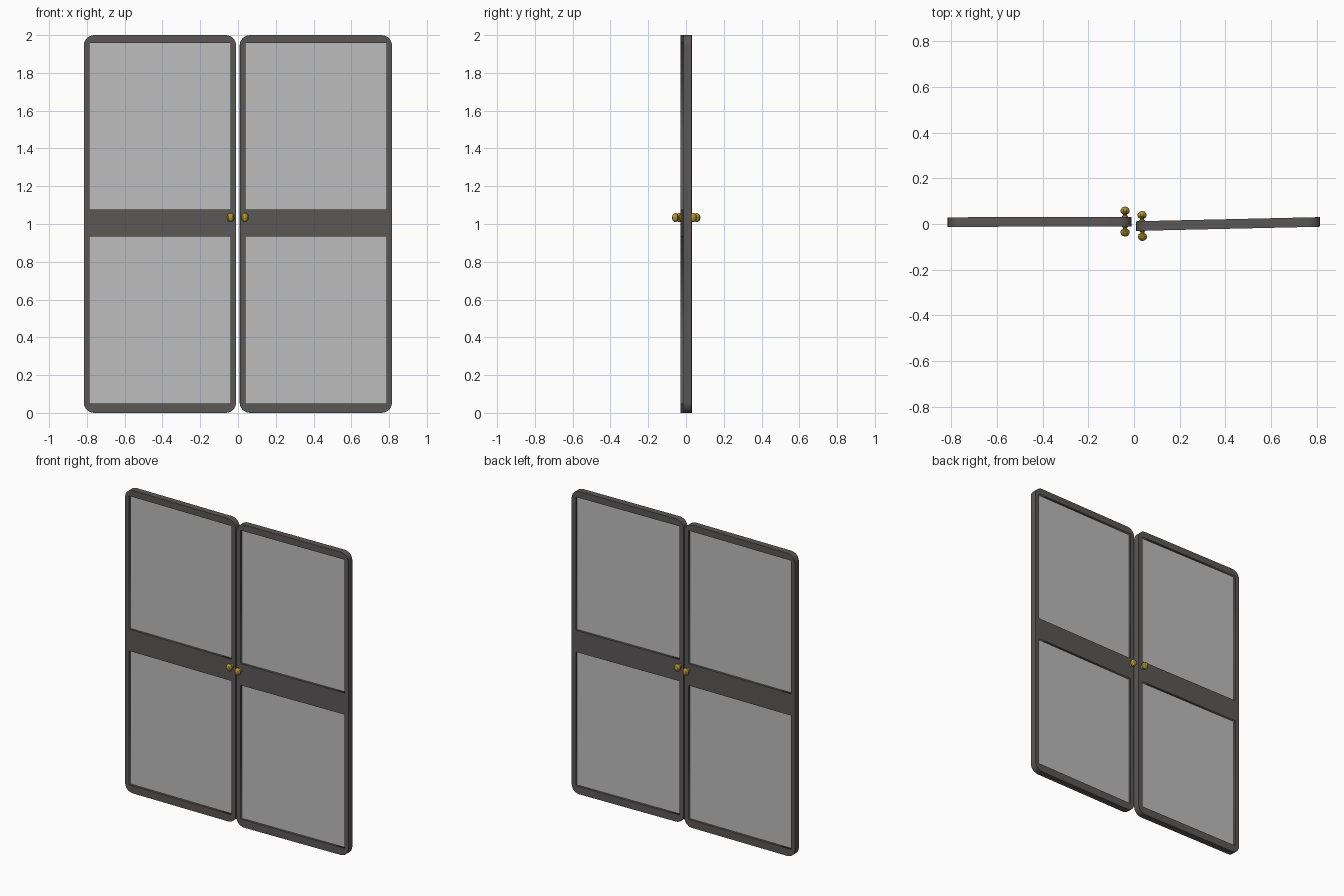
import bpy, bmesh, math
from mathutils import Matrix, Vector

if "Cube" in bpy.data.objects:
    bpy.data.objects.remove(bpy.data.objects["Cube"])


def material(name, rgb):
    m = bpy.data.materials.new(name)
    m.diffuse_color = (*rgb, 1)
    m.use_nodes = True
    m.node_tree.nodes["Principled BSDF"].inputs["Base Color"].default_value = m.diffuse_color
    return m


FRAME = material("dark grey frame", (0.105, 0.098, 0.095))
GLASS = material("pale grey glass", (0.51, 0.51, 0.51))
BRASS = material("brass", (0.45, 0.29, 0.03))

W, H, T = 0.806, 2.0, 0.042      # door width, height, thickness
HOLE = 0.373                     # half width of each opening
PANES = [(0.05, 0.934), (1.077, 1.957)]


def rounded_rect(x0, x1, z0, z1, r, seg=6):
    pts = []
    for cx, cz, a0 in ((x1 - r, z1 - r, 0), (x0 + r, z1 - r, 90),
                       (x0 + r, z0 + r, 180), (x1 - r, z0 + r, 270)):
        for i in range(seg + 1):
            a = math.radians(a0 + 90 * i / seg)
            pts.append((cx + r * math.cos(a), cz + r * math.sin(a)))
    return pts


def add_mesh(name, bm, mat, place):
    bmesh.ops.remove_doubles(bm, verts=bm.verts, dist=1e-5)
    bmesh.ops.recalc_face_normals(bm, faces=bm.faces)
    me = bpy.data.meshes.new(name)
    bm.to_mesh(me)
    bm.free()
    me.materials.append(mat)
    ob = bpy.data.objects.new(name, me)
    ob.matrix_world = place
    bpy.context.collection.objects.link(ob)
    return ob


def door_frame(name, place):
    # filled outline with two openings, given thickness
    cu = bpy.data.curves.new(name + "_outline", 'CURVE')
    cu.dimensions = '2D'
    cu.fill_mode = 'BOTH'
    cu.extrude = T / 2
    loops = [rounded_rect(-W / 2, W / 2, 0, H, 0.055)]
    loops += [[(-HOLE, a), (HOLE, a), (HOLE, b), (-HOLE, b)] for a, b in PANES]
    for loop in loops:
        sp = cu.splines.new('POLY')
        sp.points.add(len(loop) - 1)
        for p, (x, z) in zip(sp.points, loop):
            p.co = (x, z, 0, 1)
        sp.use_cyclic_u = True
    tmp = bpy.data.objects.new(name + "_outline", cu)
    bpy.context.collection.objects.link(tmp)
    dg = bpy.context.evaluated_depsgraph_get()
    me = bpy.data.meshes.new_from_object(tmp.evaluated_get(dg))
    bm = bmesh.new()
    bm.from_mesh(me)
    bpy.data.objects.remove(tmp)
    bpy.data.curves.remove(cu)
    bpy.data.meshes.remove(me)
    bm.transform(Matrix.Rotation(math.pi / 2, 4, 'X'))
    add_mesh(name, bm, FRAME, place)


def pane(name, z0, z1, place):
    bm = bmesh.new()
    bmesh.ops.create_cube(bm, size=1)
    bm.transform(Matrix.Translation((0, 0, (z0 + z1) / 2))
                 @ Matrix.Diagonal((2 * HOLE, 0.012, z1 - z0, 1)))
    add_mesh(name, bm, GLASS, place)


# knob profile: radius, distance out from the door face
KNOB = [(0.015, -0.002), (0.013, 0.003), (0.009, 0.006), (0.009, 0.011),
        (0.017, 0.015), (0.021, 0.023), (0.020, 0.032), (0.013, 0.041), (0.0, 0.045)]


def knob(name, x, side, place):
    bm = bmesh.new()
    vs = [bm.verts.new((r, side * (T / 2 + d), 0)) for r, d in KNOB]
    es = [bm.edges.new(p) for p in zip(vs, vs[1:])]
    bmesh.ops.spin(bm, geom=vs + es, cent=(0, 0, 0), axis=(0, 1, 0),
                   angle=2 * math.pi, steps=10)
    bm.transform(Matrix.Translation((x, 0, 1.034)) @ Matrix.Diagonal((0.95, 1, 1.2, 1)))
    add_mesh(name, bm, BRASS, place)


# two doors, each very slightly ajar
for label, cx, cy, angle, kx in (("left", -0.413, 0.0095, 0.003, 0.374),
                                 ("right", 0.412, 0.0, 0.0225, -0.376)):
    place = Matrix.Translation((cx, cy, 0)) @ Matrix.Rotation(angle, 4, 'Z')
    door_frame(label + "_door_frame", place)
    for part, (a, b) in zip(("lower", "upper"), PANES):
        pane(f"{label}_{part}_pane", a, b, place)
    for part, side in (("front", -1), ("back", 1)):
        knob(f"{label}_{part}_knob", kx, side, place)
